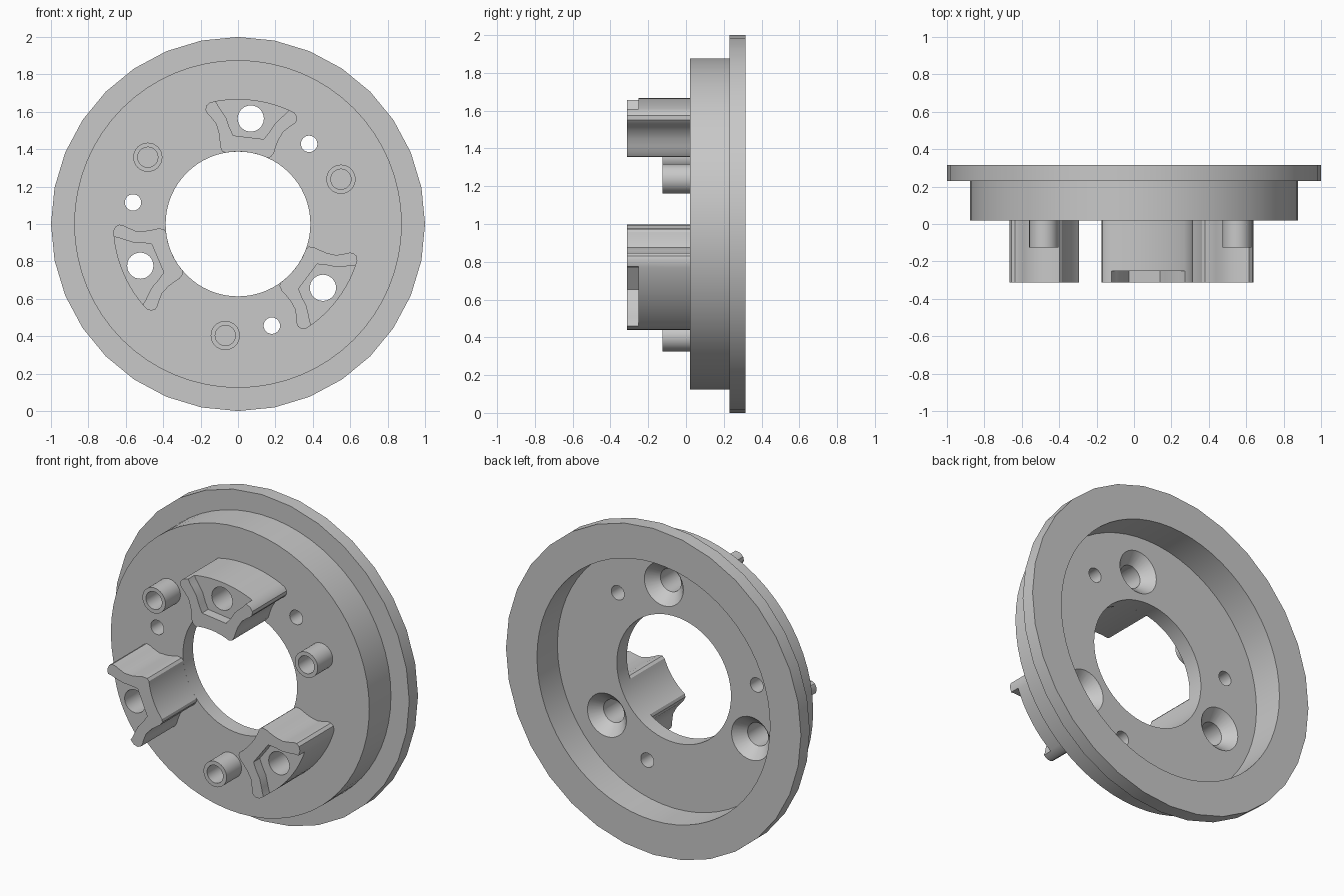
import bpy, bmesh
from math import sin, cos, pi, radians

cube = bpy.data.objects.get("Cube")
if cube:
    bpy.data.objects.remove(cube, do_unlink=True)

grey = bpy.data.materials.new("plain grey")
grey.use_nodes = True
grey.diffuse_color = (0.58, 0.58, 0.58, 1)
grey.node_tree.nodes["Principled BSDF"].inputs["Base Color"].default_value = (0.58, 0.58, 0.58, 1)

AXIS_Z = 1.0
FACE_Y = 0.02      # front face of the hub
FLOOR_Y = 0.117    # floor of the rear recess


def polar(r, degrees):
    a = radians(degrees)
    return r * cos(a), AXIS_Z + r * sin(a)


def add_solid(name, rings):
    """Skin a stack of equal-length rings and cap both ends."""
    bm = bmesh.new()
    loops = [[bm.verts.new(p) for p in ring] for ring in rings]
    for a, b in zip(loops, loops[1:]):
        for i in range(len(a)):
            j = (i + 1) % len(a)
            bm.faces.new((a[i], a[j], b[j], b[i]))
    bm.faces.new(loops[0])
    bm.faces.new(loops[-1])
    bmesh.ops.recalc_face_normals(bm, faces=bm.faces)
    mesh = bpy.data.meshes.new(name)
    bm.to_mesh(mesh)
    bm.free()
    obj = bpy.data.objects.new(name, mesh)
    obj.data.materials.append(grey)
    bpy.context.collection.objects.link(obj)
    return obj


def lathe(name, profile, segments, centre=(0, AXIS_Z)):
    """Revolve (radius, y) points about an axis parallel to y."""
    cx, cz = centre
    turns = [2 * pi * i / segments for i in range(segments)]
    return add_solid(name, [[(cx + r * cos(a), y, cz + r * sin(a)) for a in turns]
                            for r, y in profile])


def prism(name, outline, mid_angle, y0, y1):
    """Extrude a polar (radius, angle) outline along y."""
    points = [polar(r, mid_angle + a) for r, a in outline]
    return add_solid(name, [[(x, y, z) for x, z in points] for y in (y0, y1)])


def select(obj):
    bpy.ops.object.select_all(action="DESELECT")
    obj.select_set(True)
    bpy.context.view_layer.objects.active = obj


def cut(obj, cutter):
    mod = obj.modifiers.new("cut", "BOOLEAN")
    mod.operation = "DIFFERENCE"
    mod.solver = "EXACT"
    mod.object = cutter
    select(obj)
    bpy.ops.object.modifier_apply(modifier=mod.name)


def symmetric(half, outer_r, steps=12):
    """Outline from one radial side, an outer arc and the mirrored side."""
    edge = half[-1][1]
    arc = [(outer_r, edge - 2 * edge * i / steps) for i in range(1, steps)]
    return half + arc + [(r, -a) for r, a in reversed(half)]


# Stepped hub with flange, rear recess and central bore
hub = lathe("flanged_hub", [(0.876, FACE_Y), (0.876, 0.25)], 64)
flange = lathe("flange_ring", [(1, 0.23), (1, 0.315)], 32)
cutters = [lathe("recess_cutter", [(0.79, FLOOR_Y), (0.79, 0.5)], 64),
           lathe("bore_cutter", [(0.387, -0.5), (0.387, 0.5)], 64)]
cut(flange, cutters[0])

# Small through holes
for k in range(3):
    cutters.append(lathe("pin_hole_cutter", [(0.044, -0.5), (0.044, 0.5)], 24,
                         polar(0.573, 48.4 + 120 * k)))

# Jaws: waisted sector blocks with rounded horns and a pocket open outwards
side = [(0.387, 17), (0.398, 19.2), (0.425, 19.9), (0.46, 19.2), (0.5, 18.8), (0.55, 19.3),
        (0.59, 21.2), (0.615, 22.5), (0.635, 22.8), (0.655, 21.9), (0.667, 20)]
inner_arc = [(0.387, -17 + 34 * i / 12) for i in range(1, 12)]
jaw_outline = symmetric(side, 0.668) + inner_arc
pocket_outline = symmetric([(0.474, 10), (0.52, 12), (0.57, 13.2), (0.62, 15.5),
                            (0.645, 16.6), (0.68, 17.5)], 0.72)

parts = [hub, flange]
for k in range(3):
    mid = 83.1 + 120 * k
    jaw = prism(f"jaw_{k + 1}", jaw_outline, mid, -0.312, FACE_Y)
    pocket = prism("pocket_cutter", pocket_outline, mid, -0.252, -0.5)
    screw = lathe("screw_cutter", [(0.07, -0.5), (0.07, 0.05), (0.132, FLOOR_Y), (0.132, 0.2)],
                  32, polar(0.568, mid))
    cut(jaw, pocket)
    cut(jaw, screw)
    cutters.append(screw)
    bpy.data.objects.remove(pocket, do_unlink=True)
    parts.append(jaw)

for cutter in cutters:
    cut(hub, cutter)
for cutter in cutters:
    bpy.data.objects.remove(cutter, do_unlink=True)

# Hollow posts with blind holes
for k in range(3):
    parts.append(lathe(f"post_{k + 1}", [(0.054, 0.0), (0.054, -0.125), (0.078, -0.125),
                                         (0.078, FACE_Y)], 32, polar(0.6, 23.5 + 120 * k)))

for obj in parts:
    select(obj)
    bpy.ops.object.shade_smooth_by_angle(angle=radians(30))
